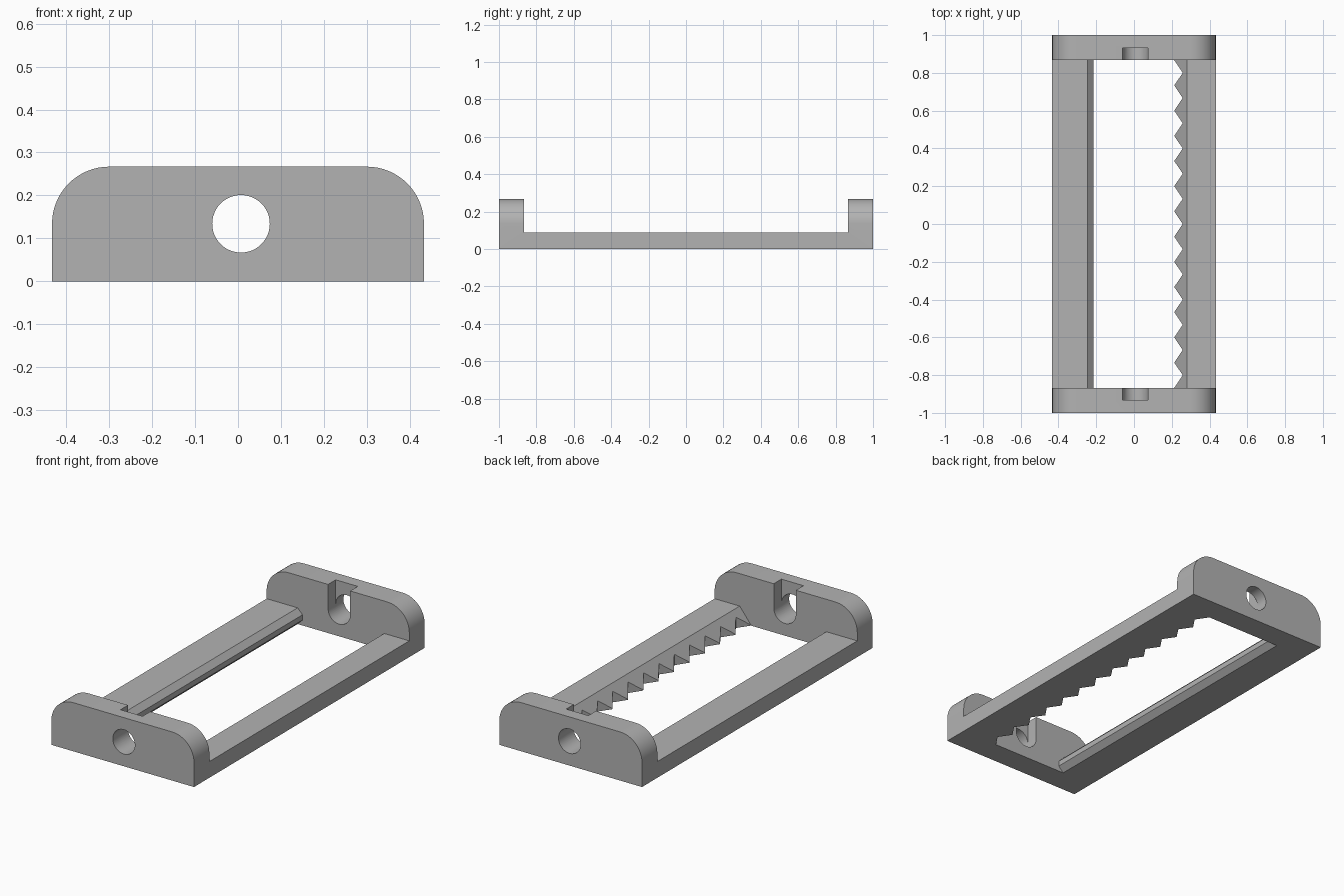
import bpy
import bmesh
from math import cos, sin, pi, radians
from mathutils import Vector

cube = bpy.data.objects.get("Cube")
if cube:
    bpy.data.objects.remove(cube, do_unlink=True)

HALF_W, HEIGHT, CORNER = 0.433, 0.267, 0.133   # end plate outline
INNER, RAIL_H = 0.867, 0.089                   # inner plate face, rail height
HOLE_X, HOLE_Z, HOLE_R = 0.007, 0.134, 0.067
TEETH = 13
TIP, VALLEY = 0.213, 0.258


def arc(cx, cz, r, start, end, steps):
    """Points on an arc, angles in degrees."""
    angles = [radians(start + (end - start) * i / steps) for i in range(steps + 1)]
    return [(cx + r * cos(a), cz + r * sin(a)) for a in angles]


def prism(name, points, low, high, axis="Y"):
    """Extrude an outline: (x, z) along y, or (x, y) along z."""
    place = (lambda a, b: (a, low, b)) if axis == "Y" else (lambda a, b: (a, b, low))
    bm = bmesh.new()
    face = bm.faces.new([bm.verts.new(place(a, b)) for a, b in points])
    result = bmesh.ops.extrude_face_region(bm, geom=[face])
    moved = [v for v in result["geom"] if isinstance(v, bmesh.types.BMVert)]
    shift = Vector((0, high - low, 0) if axis == "Y" else (0, 0, high - low))
    bmesh.ops.translate(bm, vec=shift, verts=moved)
    bmesh.ops.recalc_face_normals(bm, faces=bm.faces)
    mesh = bpy.data.meshes.new(name)
    bm.to_mesh(mesh)
    bm.free()
    obj = bpy.data.objects.new(name, mesh)
    bpy.context.collection.objects.link(obj)
    return obj


def cut(target, cutter):
    """Subtract the cutter, then discard it."""
    cutter.hide_render = True
    mod = target.modifiers.new("cut", "BOOLEAN")
    mod.operation = "DIFFERENCE"
    mod.solver = "EXACT"
    mod.object = cutter
    bpy.context.view_layer.objects.active = target
    bpy.ops.object.modifier_apply(modifier=mod.name)
    bpy.data.objects.remove(cutter, do_unlink=True)


# Solid block with rounded upper corners
right = arc(HALF_W - CORNER, HEIGHT - CORNER, CORNER, 0, 90, 16)
left = [(-x, z) for x, z in reversed(right)]
frame = prism("clamp_frame",
              [(-HALF_W, 0), (HALF_W, 0)] + right + left, -1, 1)

# Space between the end plates: leaves a ridged rail and a sloped rail
cut(frame, prism("opening_cutter", [
    (-0.6, 0.5), (-0.6, RAIL_H), (-0.245, RAIL_H), (-0.215, 0.059),
    (-0.215, 0.03), (-0.245, 0), (-0.245, -0.1), (0.21, -0.1),
    (0.21, 0), (0.281, RAIL_H), (0.6, RAIL_H), (0.6, 0.5)], -INNER, INNER))

# Row of teeth along the sloped rail
pitch = 2 * INNER / TEETH
zigzag = [(VALLEY if i % 2 else TIP, -INNER + i * pitch / 2)
          for i in range(2 * TEETH + 1)]
cut(frame, prism("teeth_cutter", [(0, INNER), (0, -INNER)] + zigzag,
                 -0.1, 0.2, axis="Z"))

# Round-bottomed slots on the inner faces of the end plates
slot = arc(HOLE_X, HOLE_Z, HOLE_R, 180, 360, 24)
slot += [(HOLE_X + HOLE_R, 0.5), (HOLE_X - HOLE_R, 0.5)]
cut(frame, prism("slot_cutter", slot, -0.933, 0.933))

# Screw holes through both end plates
cut(frame, prism("hole_cutter", arc(HOLE_X, HOLE_Z, HOLE_R, 0, 360, 48)[:-1], -1.2, 1.2))

# Grey material
grey = bpy.data.materials.new("plain_grey")
grey.use_nodes = True
colour = (0.45, 0.45, 0.45, 1)
grey.diffuse_color = colour
grey.node_tree.nodes["Principled BSDF"].inputs["Base Color"].default_value = colour
frame.data.materials.clear()
frame.data.materials.append(grey)
for face in frame.data.polygons:
    face.material_index = 0

bpy.ops.object.select_all(action="DESELECT")
frame.select_set(True)
bpy.context.view_layer.objects.active = frame
bpy.ops.object.shade_smooth_by_angle(angle=radians(30))
